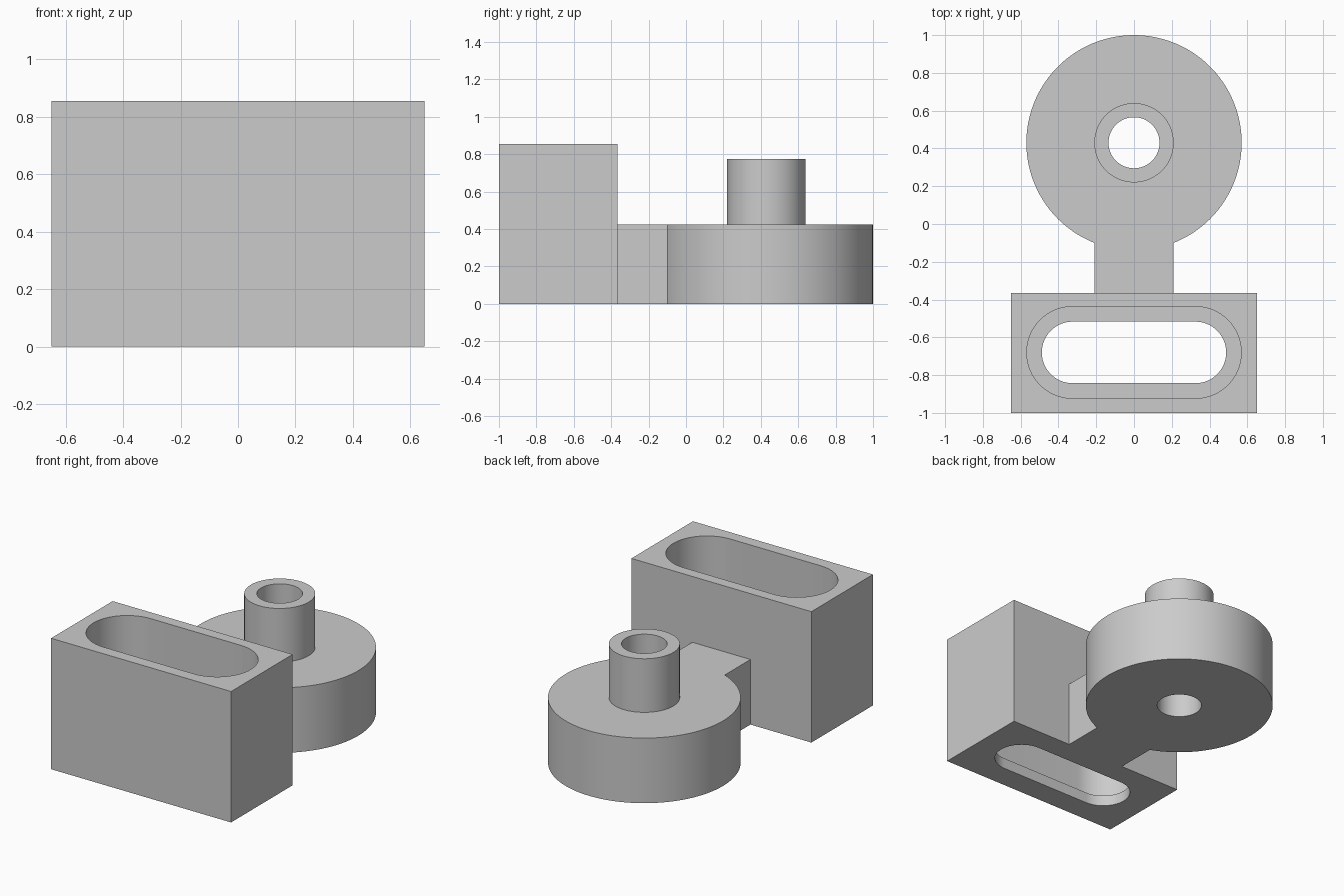
import bpy, bmesh
from math import sin, cos, pi, asin

if "Cube" in bpy.data.objects:
    bpy.data.objects.remove(bpy.data.objects["Cube"])

grey = bpy.data.materials.new("plain grey")
grey.use_nodes = True
grey.diffuse_color = (0.6, 0.6, 0.6, 1)
grey.node_tree.nodes["Principled BSDF"].inputs["Base Color"].default_value = (0.6, 0.6, 0.6, 1)

DISC_Y, DISC_R = 0.43, 0.57
HUB_R, BORE_R = 0.21, 0.135
BLOCK_X, BLOCK_BACK = 0.65, -0.365
SLOT_X, SLOT_Y = 0.325, -0.68
PLATE_H, HUB_TOP, BLOCK_H, LEDGE = 0.425, 0.775, 0.855, 0.07


def arc(cx, cy, r, start, end, n):
    return [(cx + r * cos(start + (end - start) * i / n),
             cy + r * sin(start + (end - start) * i / n)) for i in range(n + 1)]


def circle(r):
    return arc(0, DISC_Y, r, 0, 2 * pi, 96)[:-1]


def slot(r):
    return (arc(SLOT_X, SLOT_Y, r, -pi / 2, pi / 2, 32)
            + arc(-SLOT_X, SLOT_Y, r, pi / 2, 3 * pi / 2, 32))


def prism(name, outline, z0, z1):
    """Extrude a counter-clockwise outline from z0 to z1."""
    bm = bmesh.new()
    base = bm.faces.new([bm.verts.new((x, y, z0)) for x, y in outline])
    top = bmesh.ops.extrude_face_region(bm, geom=[base], use_keep_orig=True)["geom"]
    bmesh.ops.translate(bm, vec=(0, 0, z1 - z0),
                        verts=[v for v in top if isinstance(v, bmesh.types.BMVert)])
    bmesh.ops.recalc_face_normals(bm, faces=bm.faces[:])
    mesh = bpy.data.meshes.new(name)
    bm.to_mesh(mesh)
    bm.free()
    mesh.materials.append(grey)
    ob = bpy.data.objects.new(name, mesh)
    bpy.context.collection.objects.link(ob)
    return ob


def combine(target, tool, operation):
    """Apply a boolean and remove the tool object."""
    mod = target.modifiers.new(operation.lower(), 'BOOLEAN')
    mod.operation, mod.object, mod.solver = operation, tool, 'EXACT'
    select(target)
    bpy.ops.object.modifier_apply(modifier=mod.name)
    bpy.data.objects.remove(tool)


def select(ob):
    bpy.ops.object.select_all(action='DESELECT')
    ob.select_set(True)
    bpy.context.view_layer.objects.active = ob


# Block with a stepped slot running through it
block = prism("slotted_block", [(-BLOCK_X, -1), (BLOCK_X, -1),
                                (BLOCK_X, BLOCK_BACK), (-BLOCK_X, BLOCK_BACK)], 0, BLOCK_H)
combine(block, prism("wide_slot_cutter", slot(0.243), LEDGE, 1), 'DIFFERENCE')
combine(block, prism("narrow_slot_cutter", slot(0.163), -0.1, 0.5), 'DIFFERENCE')

# Disc and connecting arm share one outline
neck = asin(HUB_R / DISC_R)
outline = arc(0, DISC_Y, DISC_R, -pi / 2 + neck, 3 * pi / 2 - neck, 96)
outline += [(-HUB_R, BLOCK_BACK), (HUB_R, BLOCK_BACK)]
plate = prism("disc_and_arm", outline, 0, PLATE_H)

# Raised hub and through bore
combine(plate, prism("hub", circle(HUB_R), 0.2, HUB_TOP), 'UNION')
combine(plate, prism("bore_cutter", circle(BORE_R), -0.1, 1), 'DIFFERENCE')

for part in (block, plate):
    select(part)
    bpy.ops.object.shade_smooth_by_angle(angle=pi / 6)
